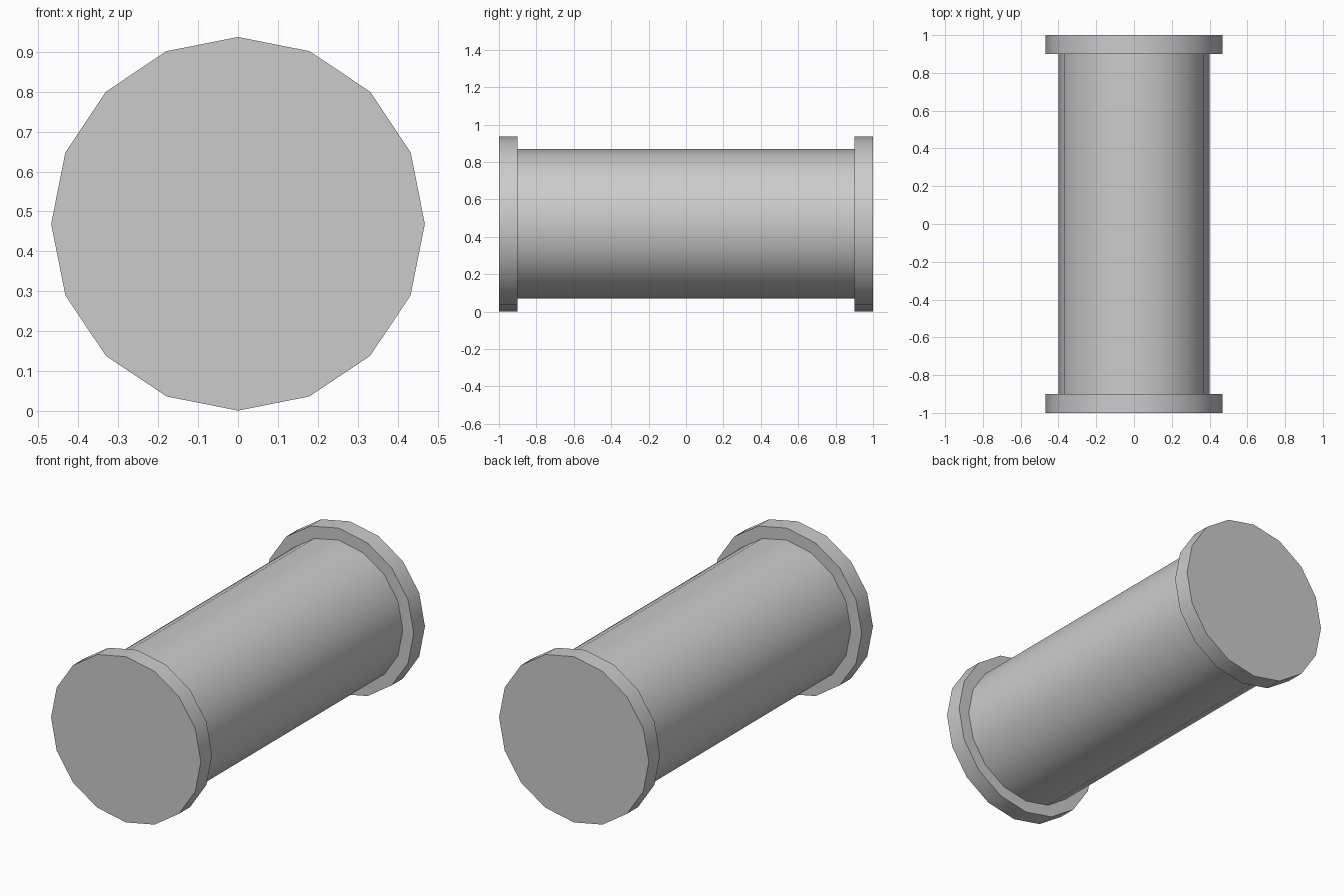
import bpy, bmesh, math
from mathutils import Vector

if "Cube" in bpy.data.objects:
    bpy.data.objects.remove(bpy.data.objects["Cube"])

SIDES = 16
CENTER_Z = 0.469
BODY_R, FLANGE_R = 0.40, 0.468
FLANGE_Y, END_Y = 0.90, 1.00

# Half profile (radius, y) running from one end cap to the other
profile = [(FLANGE_R, -END_Y), (FLANGE_R, -FLANGE_Y), (BODY_R, -FLANGE_Y),
           (BODY_R, FLANGE_Y), (FLANGE_R, FLANGE_Y), (FLANGE_R, END_Y)]

# Turned flanged cylinder: one ring of vertices per profile point
bm = bmesh.new()
rings = []
for r, y in profile:
    ring = []
    for i in range(SIDES):
        a = 2 * math.pi * i / SIDES
        ring.append(bm.verts.new(Vector((r * math.cos(a), y, CENTER_Z + r * math.sin(a)))))
    rings.append(ring)

# Side walls and flange shoulders
for lower, upper in zip(rings, rings[1:]):
    for i in range(SIDES):
        j = (i + 1) % SIDES
        bm.faces.new((lower[i], lower[j], upper[j], upper[i]))

# Flat end caps
bm.faces.new(rings[0])
bm.faces.new(rings[-1])
bmesh.ops.recalc_face_normals(bm, faces=bm.faces[:])

mesh = bpy.data.meshes.new("flanged_cylinder")
bm.to_mesh(mesh)
bm.free()
obj = bpy.data.objects.new("flanged_cylinder", mesh)
bpy.context.collection.objects.link(obj)

# Smooth round walls, sharp shoulders and caps
bpy.context.view_layer.objects.active = obj
obj.select_set(True)
bpy.ops.object.shade_smooth_by_angle(angle=math.radians(30))
